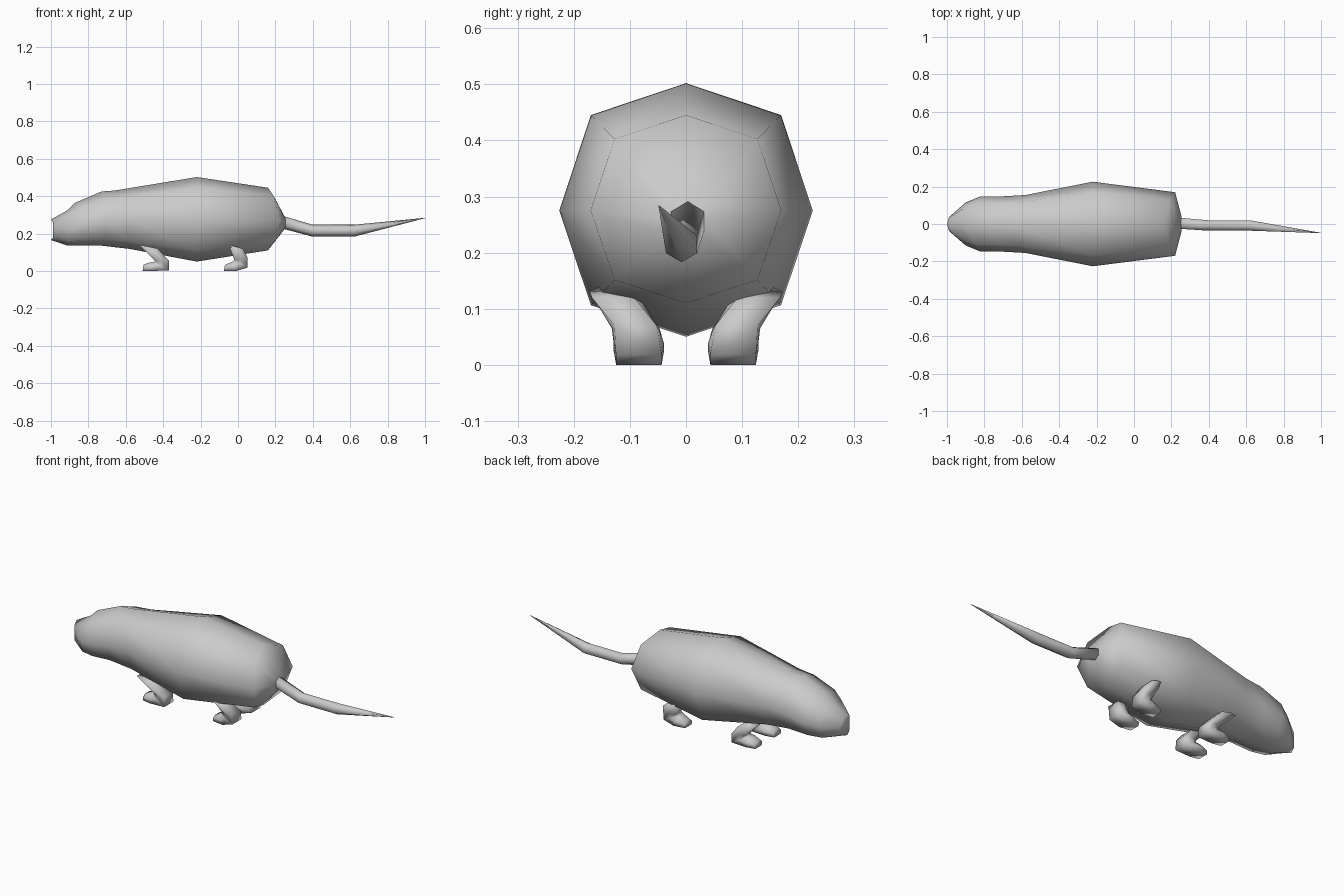
import bpy, bmesh, math
from mathutils import Vector

if "Cube" in bpy.data.objects:
    bpy.data.objects.remove(bpy.data.objects["Cube"])


def loft(name, rings):
    """Skin a list of equal-sized point rings, cap both ends, shade smooth."""
    bm = bmesh.new()
    loops = [[bm.verts.new(p) for p in ring] for ring in rings]
    n = len(loops[0])
    for a, b in zip(loops, loops[1:]):
        for i in range(n):
            j = (i + 1) % n
            bm.faces.new((a[i], a[j], b[j], b[i]))
    bm.faces.new(loops[0])
    bm.faces.new(loops[-1])
    bmesh.ops.recalc_face_normals(bm, faces=bm.faces)
    for f in bm.faces:
        f.smooth = True
    me = bpy.data.meshes.new(name)
    bm.to_mesh(me)
    bm.free()
    ob = bpy.data.objects.new(name, me)
    bpy.context.collection.objects.link(ob)
    return ob


def body_ring(x_top, x_side, x_bot, w, top, mid, bot):
    """Eight-sided ring whose sides may sit ahead of or behind its top."""
    pts = []
    for i in range(8):
        a = i * math.pi / 4
        c, s = math.cos(a), math.sin(a)
        k = 1.06 if i % 2 else 1.0
        x_end = x_top if s > 0 else x_bot
        h = (top - mid) if s > 0 else (mid - bot)
        pts.append(Vector((x_side + (x_end - x_side) * s * s, w * c * k, mid + h * s * k)))
    return pts


# Body and head, from nose to rump
loft("body", [
    body_ring(-1.00, -0.98, -1.00, 0.045, 0.275, 0.215, 0.165),
    body_ring(-0.91, -0.90, -0.91, 0.115, 0.325, 0.225, 0.135),
    body_ring(-0.87, -0.82, -0.84, 0.148, 0.365, 0.245, 0.135),
    body_ring(-0.73, -0.70, -0.73, 0.148, 0.425, 0.265, 0.135),
    body_ring(-0.66, -0.58, -0.58, 0.155, 0.430, 0.275, 0.118),
    body_ring(-0.22, -0.22, -0.22, 0.226, 0.502, 0.275, 0.050),
    body_ring(0.16, 0.22, 0.16, 0.170, 0.445, 0.275, 0.110),
    body_ring(0.25, 0.255, 0.25, 0.036, 0.290, 0.258, 0.225),
])

# Tail: six-sided tube tapering to a point
tail = []
for x, y, z, r in [(0.24, 0.004, 0.260, 0.034), (0.40, -0.008, 0.215, 0.032),
                   (0.62, -0.008, 0.215, 0.032), (1.00, -0.048, 0.283, 0.001)]:
    tail.append([(x, y + r * math.sin(i * math.pi / 3), z + r * math.cos(i * math.pi / 3))
                 for i in range(6)])
loft("tail", tail)


def leg_ring(front, back, y, w, side):
    """Six-sided ring between a front/top point and a back/sole point in xz."""
    f, b = Vector(front), Vector(back)
    pts = []
    for t, k in [(0, 0.5), (0.45, 1), (1, 0.9), (1, -0.9), (0.45, -1), (0, -0.5)]:
        p = f.lerp(b, t)
        pts.append((p.x, side * (y + w * k), p.y))
    return pts


FRONT = [((-0.53, 0.14), (-0.43, 0.12), 0.115, 0.045),
         ((-0.445, 0.055), (-0.37, 0.055), 0.086, 0.042),
         ((-0.448, 0.048), (-0.37, 0.003), 0.084, 0.045),
         ((-0.47, 0.046), (-0.46, 0.0), 0.084, 0.045),
         ((-0.505, 0.034), (-0.51, 0.0), 0.084, 0.034)]
HIND = [((-0.05, 0.14), (0.025, 0.12), 0.130, 0.042),
        ((-0.02, 0.06), (0.052, 0.07), 0.090, 0.042),
        ((-0.022, 0.055), (0.052, 0.018), 0.084, 0.045),
        ((-0.03, 0.05), (-0.01, 0.0), 0.084, 0.045),
        ((-0.07, 0.032), (-0.075, 0.0), 0.084, 0.034)]

# Four legs, mirrored across y
for label, spec in (("front_leg", FRONT), ("hind_leg", HIND)):
    for side, tag in ((1, "left"), (-1, "right")):
        loft(f"{label}_{tag}", [leg_ring(*r, side) for r in spec])
